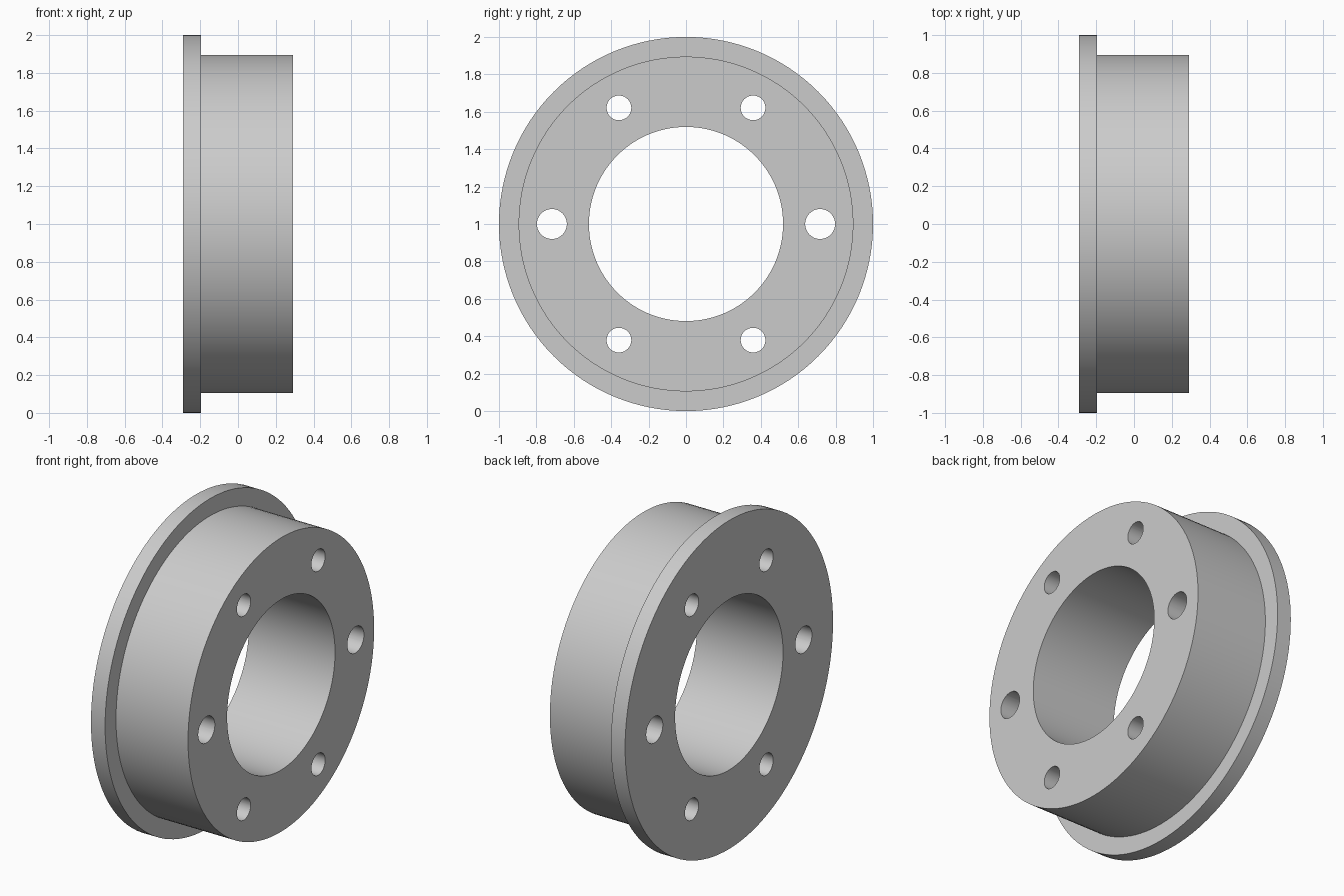
import bpy
import math
from math import cos, sin, pi

if "Cube" in bpy.data.objects:
    bpy.data.objects.remove(bpy.data.objects["Cube"])

HALF = 0.29          # half of the width along x
SEGMENTS = 128

grey = bpy.data.materials.new("plain grey")
grey.use_nodes = True
colour = (0.6, 0.6, 0.6, 1)
grey.diffuse_color = colour
grey.node_tree.nodes["Principled BSDF"].inputs["Base Color"].default_value = colour


def lathe(name, profile):
    """Spin a closed (x, radius) profile around the x axis at z = 1."""
    n = len(profile)
    verts, faces = [], []
    for i in range(SEGMENTS):
        a = 2 * pi * i / SEGMENTS
        verts += [(x, r * cos(a), 1 + r * sin(a)) for x, r in profile]
        k = (i + 1) % SEGMENTS
        for j in range(n):
            m = (j + 1) % n
            faces.append((i * n + j, i * n + m, k * n + m, k * n + j))
    mesh = bpy.data.meshes.new(name)
    mesh.from_pydata(verts, [], faces)
    mesh.materials.append(grey)
    obj = bpy.data.objects.new(name, mesh)
    bpy.context.collection.objects.link(obj)
    return obj


# Flanged ring: bore, rim flange and drum in one profile
ring = lathe("flanged_ring", [
    (-HALF, 0.519), (HALF, 0.519), (HALF, 0.895),
    (-0.195, 0.895), (-0.195, 1.0), (-HALF, 1.0)])
bpy.context.view_layer.objects.active = ring
ring.select_set(True)
bpy.ops.object.mode_set(mode="EDIT")
bpy.ops.mesh.select_all(action="SELECT")
bpy.ops.mesh.normals_make_consistent(inside=False)
bpy.ops.object.mode_set(mode="OBJECT")

# Six through holes, the two on the horizontal axis being larger
for i in range(6):
    a = i * pi / 3
    radius = 0.08 if i % 3 == 0 else 0.066
    bpy.ops.mesh.primitive_cylinder_add(
        vertices=48, radius=radius, depth=1, rotation=(0, pi / 2, 0),
        location=(0, 0.717 * cos(a), 1 + 0.717 * sin(a)))
    cutter = bpy.context.object
    cutter.name = "hole_cutter"
    cutter.hide_render = True
    cutter.data.materials.append(grey)
    bpy.context.view_layer.objects.active = ring
    cut = ring.modifiers.new("hole", "BOOLEAN")
    cut.operation = "DIFFERENCE"
    cut.solver = "EXACT"
    cut.object = cutter
    bpy.ops.object.modifier_apply(modifier=cut.name)
    bpy.data.objects.remove(cutter)

# Smooth walls with crisp rims
bpy.ops.object.select_all(action="DESELECT")
ring.select_set(True)
bpy.context.view_layer.objects.active = ring
bpy.ops.object.shade_smooth_by_angle(angle=math.radians(30))
